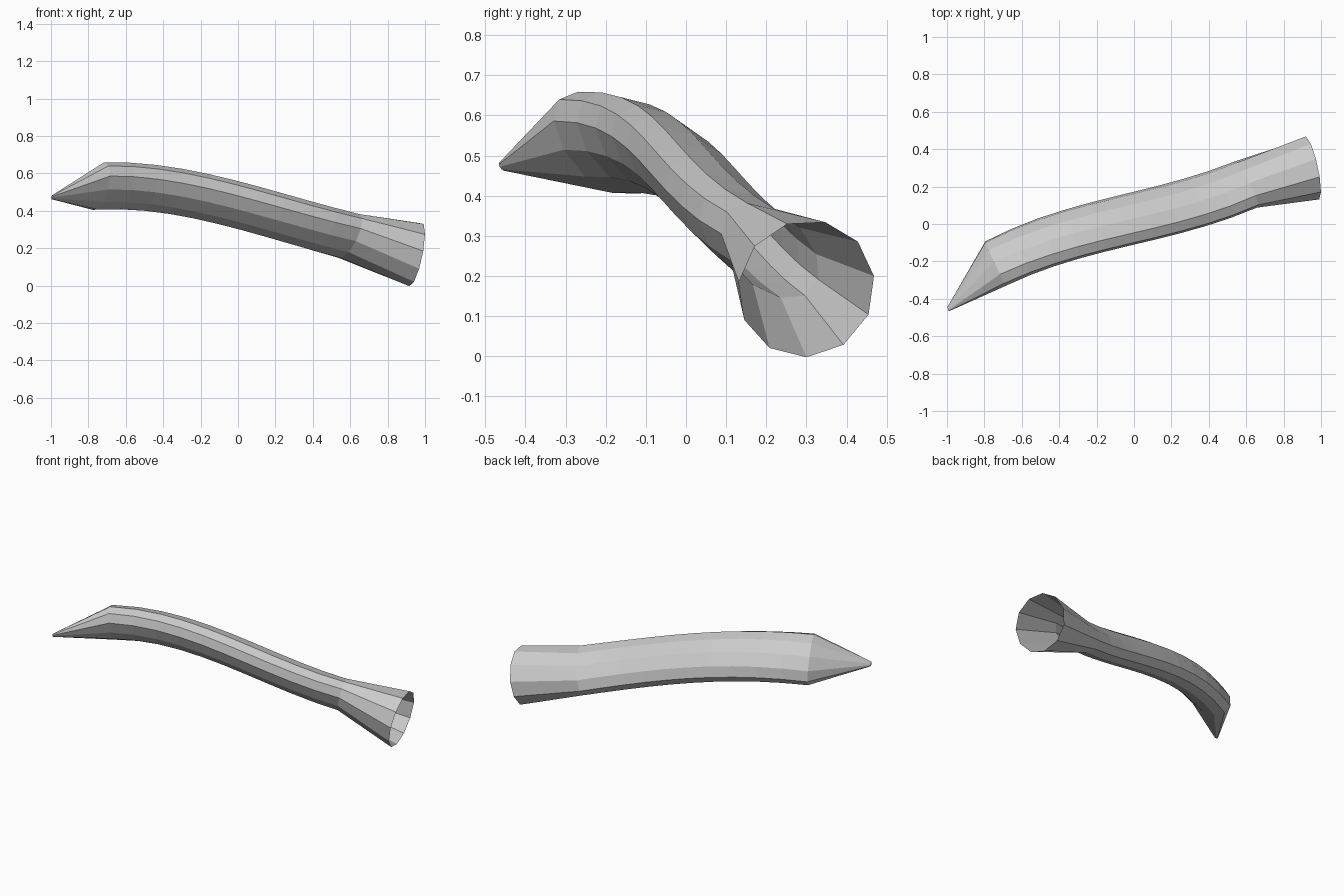
import bpy, bmesh, math
from mathutils import Vector

if "Cube" in bpy.data.objects:
    bpy.data.objects.remove(bpy.data.objects["Cube"])

SIDES = 11
MAJOR = Vector((0, -0.77, 0.64))   # long axis of the oval section


def ring(center, tangent, a, b):
    """Oval cross-section, square to the tangent."""
    n = Vector(tangent).normalized()
    u = (MAJOR - MAJOR.dot(n) * n).normalized()
    v = u.cross(n)
    return [Vector(center) + u * a * math.cos(t) + v * b * math.sin(t)
            for t in (2 * math.pi * i / SIDES for i in range(SIDES))]


def loft(name, rings, cap_first=False):
    bm = bmesh.new()
    loops = [[bm.verts.new(p) for p in r] for r in rings]
    for l0, l1 in zip(loops, loops[1:]):
        for i in range(SIDES):
            j = (i + 1) % SIDES
            bm.faces.new((l0[i], l0[j], l1[j], l1[i]))
    if cap_first:
        bm.faces.new(loops[0])
    bmesh.ops.recalc_face_normals(bm, faces=bm.faces[:])
    # the open lofts: make normals point away from the path
    mid = sum((v.co for v in loops[0]), Vector()) / SIDES
    mid2 = sum((v.co for v in loops[1]), Vector()) / SIDES
    f = next(f for f in loops[0][0].link_faces if loops[1][0] in f.verts)
    if f.normal.dot(f.calc_center_median() - (mid + mid2) / 2) < 0:
        bmesh.ops.reverse_faces(bm, faces=bm.faces[:])
    me = bpy.data.meshes.new(name)
    bm.to_mesh(me)
    bm.free()
    ob = bpy.data.objects.new(name, me)
    bpy.context.collection.objects.link(ob)
    return ob


# Centre line of the body: one cubic curve
P = [Vector(p) for p in ((-0.74, -0.21, 0.53), (-0.295, 0.013, 0.55),
                         (0.15, 0.023, 0.377), (0.595, 0.21, 0.263))]


def path(t):
    s = 1 - t
    pos = s**3 * P[0] + 3*s*s*t * P[1] + 3*s*t*t * P[2] + t**3 * P[3]
    tan = s*s * (P[1] - P[0]) + 2*s*t * (P[2] - P[1]) + t*t * (P[3] - P[2])
    return pos, tan


body = [ring(*path(i / 10), 0.16, 0.093) for i in range(11)]

# Curved oval tube
loft("body_tube", body)

# Pointed left end
tip = ring((-0.994, -0.456, 0.473), path(0)[1], 0.014, 0.008)
loft("pointed_tip", [tip, body[0]], cap_first=True)

# Round flared open end
mouth = ring((0.95, 0.30, 0.168), (1, 0.22, -0.2), 0.174, 0.174)
loft("flared_mouth", [body[-1], mouth])
